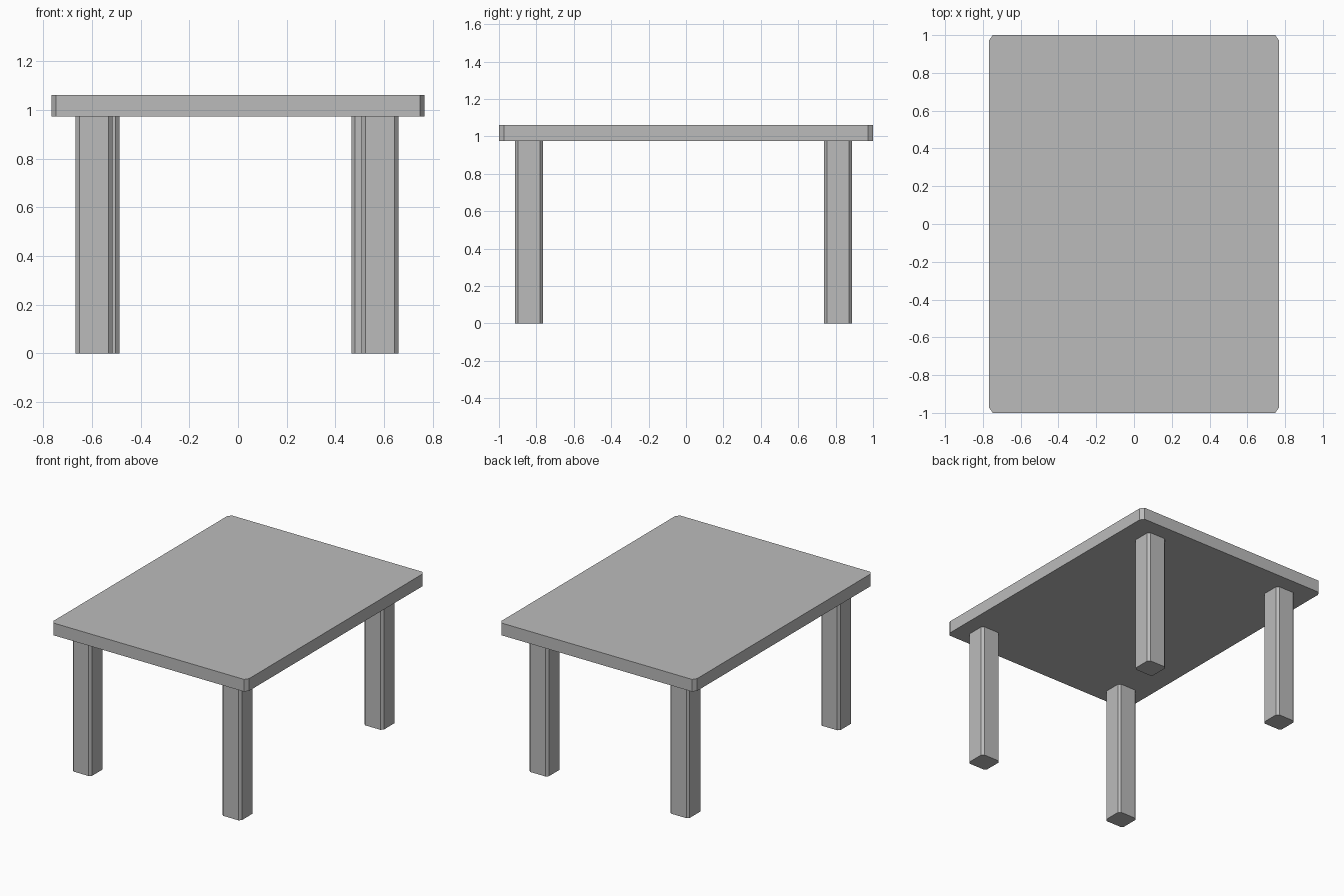
import bpy
import bmesh

cube = bpy.data.objects.get("Cube")
if cube:
    bpy.data.objects.remove(cube, do_unlink=True)

# One plain grey for the whole table
grey = bpy.data.materials.new("grey")
grey.use_nodes = True
colour = (0.5, 0.5, 0.5, 1)
grey.diffuse_color = colour
grey.node_tree.nodes["Principled BSDF"].inputs["Base Color"].default_value = colour


def chamfered_block(name, centre, size, z0, z1, cut):
    """Upright block with its four vertical edges cut off."""
    hx, hy = size[0] / 2, size[1] / 2
    cx, cy = cut
    outline = [(-hx + cx, -hy), (hx - cx, -hy), (hx, -hy + cy), (hx, hy - cy),
               (hx - cx, hy), (-hx + cx, hy), (-hx, hy - cy), (-hx, -hy + cy)]
    bm = bmesh.new()
    base = bm.faces.new([bm.verts.new((x, y, z0)) for x, y in outline])
    top = bmesh.ops.extrude_face_region(bm, geom=[base], use_keep_orig=True)
    for v in top["geom"]:
        if isinstance(v, bmesh.types.BMVert):
            v.co.z = z1
    bmesh.ops.recalc_face_normals(bm, faces=bm.faces)
    mesh = bpy.data.meshes.new(name)
    bm.to_mesh(mesh)
    bm.free()
    mesh.materials.append(grey)
    obj = bpy.data.objects.new(name, mesh)
    obj.location = (centre[0], centre[1], 0)
    bpy.context.collection.objects.link(obj)
    return obj


TOP_BOTTOM, TOP_HEIGHT = 0.974, 1.061

# Table top
chamfered_block("table_top", (0, 0), (1.535, 2), TOP_BOTTOM, TOP_HEIGHT, (0.02, 0.028))

# Legs, slightly uneven in placement
legs = {
    "front_right_leg": (-0.592, -0.84),
    "front_left_leg": (0.584, -0.84),
    "back_right_leg": (-0.564, 0.813),
    "back_left_leg": (0.542, 0.813),
}
for name, centre in legs.items():
    chamfered_block(name, centre, (0.152, 0.15), 0, TOP_BOTTOM, (0.016, 0.016))
